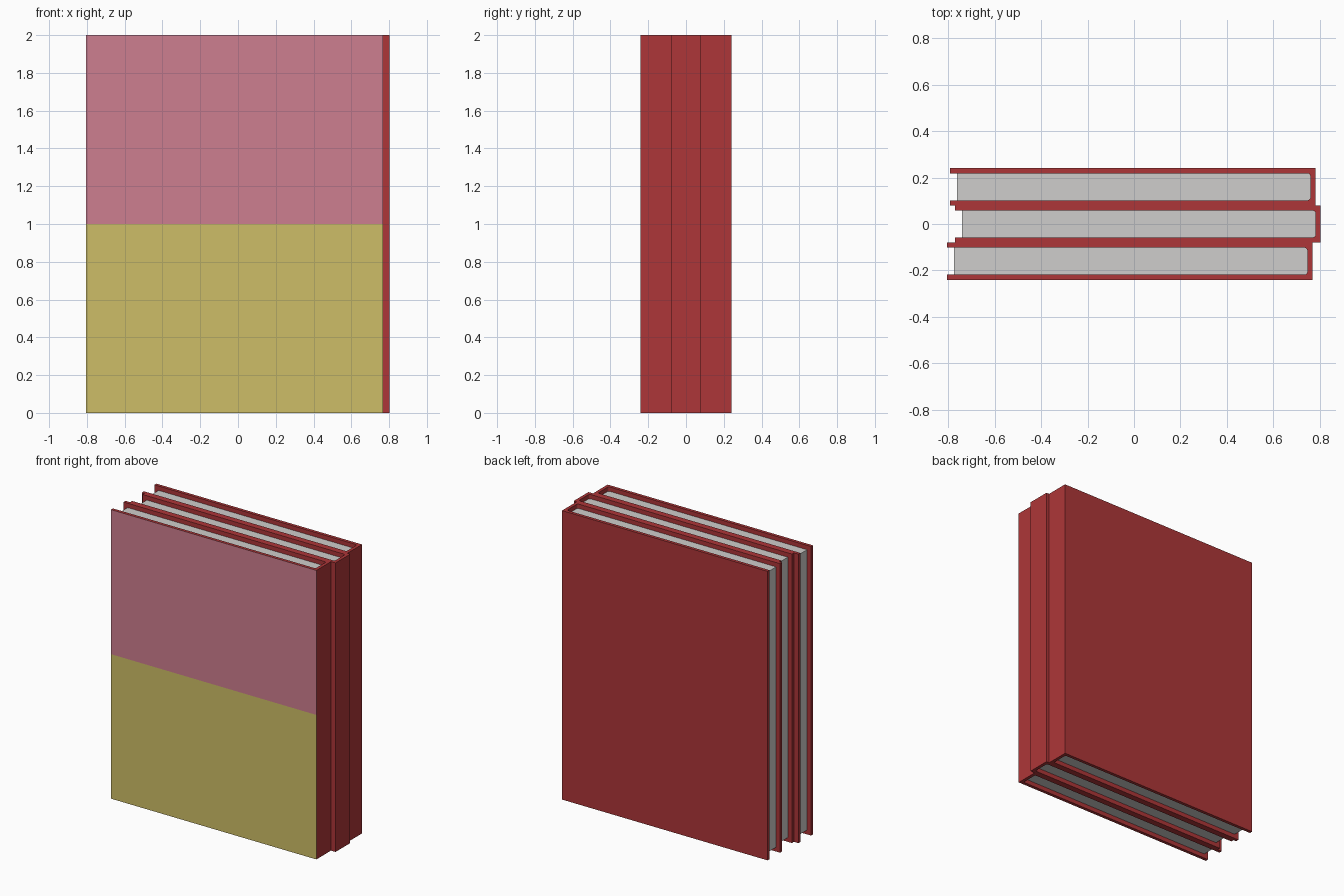
import bpy, bmesh, math

if "Cube" in bpy.data.objects:
    bpy.data.objects.remove(bpy.data.objects["Cube"])


def material(name, rgb):
    # 0-255 display colour to linear diffuse colour
    lin = [((c / 255 + 0.055) / 1.055) ** 2.4 for c in rgb]
    m = bpy.data.materials.new(name)
    m.diffuse_color = (*lin, 1)
    m.use_nodes = True
    m.node_tree.nodes["Principled BSDF"].inputs["Base Color"].default_value = m.diffuse_color
    return m


RED = material("red cover", (174, 54, 56))
PAPER = material("grey paper", (207, 206, 204))
PINK = material("pink panel", (206, 126, 144))
YELLOW = material("yellow panel", (206, 190, 103))

T = 0.022          # board thickness
HALF = 0.08        # half thickness of one book
LENGTH = 1.573     # cover depth, fore edge to spine
FORE = 0.031       # page inset at the fore edge
RECESS = 0.03      # page inset at top and bottom
R = 0.012          # rounded corner at the spine


def extrude(name, profile, z0, z1, mats):
    bm = bmesh.new()
    base = bm.faces.new([bm.verts.new((x, y, z0)) for x, y in profile])
    res = bmesh.ops.extrude_face_region(bm, geom=[base])
    top = [v for v in res["geom"] if isinstance(v, bmesh.types.BMVert)]
    bmesh.ops.translate(bm, verts=top, vec=(0, 0, z1 - z0))
    bmesh.ops.recalc_face_normals(bm, faces=bm.faces)
    mesh = bpy.data.meshes.new(name)
    bm.to_mesh(mesh)
    bm.free()
    obj = bpy.data.objects.new(name, mesh)
    bpy.context.collection.objects.link(obj)
    for m in mats:
        mesh.materials.append(m)
    return obj


def round_end(x, yc, h):
    # rounded spine end, running from the lower (-y) side to the upper side
    pts = []
    for sign, angles in ((-1, (-90, -60, -30, 0)), (1, (0, 30, 60, 90))):
        for a in angles:
            a = math.radians(a)
            pts.append((x - R + R * math.cos(a), yc + sign * (h - R) + R * math.sin(a)))
    return pts


def book(name, spine_x, yc):
    x0, inner = spine_x - LENGTH, spine_x - T
    h = HALF - T
    # wrap-around cover: two boards joined by the spine
    outer = [(x0, yc + h), (x0, yc + HALF), (spine_x, yc + HALF),
             (spine_x, yc - HALF), (x0, yc - HALF), (x0, yc - h)]
    cover = extrude(name + "_cover", outer + round_end(inner, yc, h), 0, 2, [RED, YELLOW, PINK])
    # page block
    xp = x0 + FORE
    extrude(name + "_pages", [(xp, yc + h), (xp, yc - h)] + round_end(inner, yc, h),
            RECESS, 2 - RECESS, [PAPER])
    return cover


book("back_book", 0.781, 0.16)
book("middle_book", 0.803, 0.0)
front = book("front_book", 0.768, -0.16)

# two-colour front board: cut at mid height, then colour by direction and height
bm = bmesh.new()
bm.from_mesh(front.data)
bmesh.ops.bisect_plane(bm, geom=bm.verts[:] + bm.edges[:] + bm.faces[:],
                       plane_co=(0, 0, 1), plane_no=(0, 0, 1))
for f in bm.faces:
    c = f.calc_center_median()
    if f.normal.y < -0.9 and c.y < -0.235:
        f.material_index = 1 if c.z < 1 else 2
bm.to_mesh(front.data)
bm.free()
